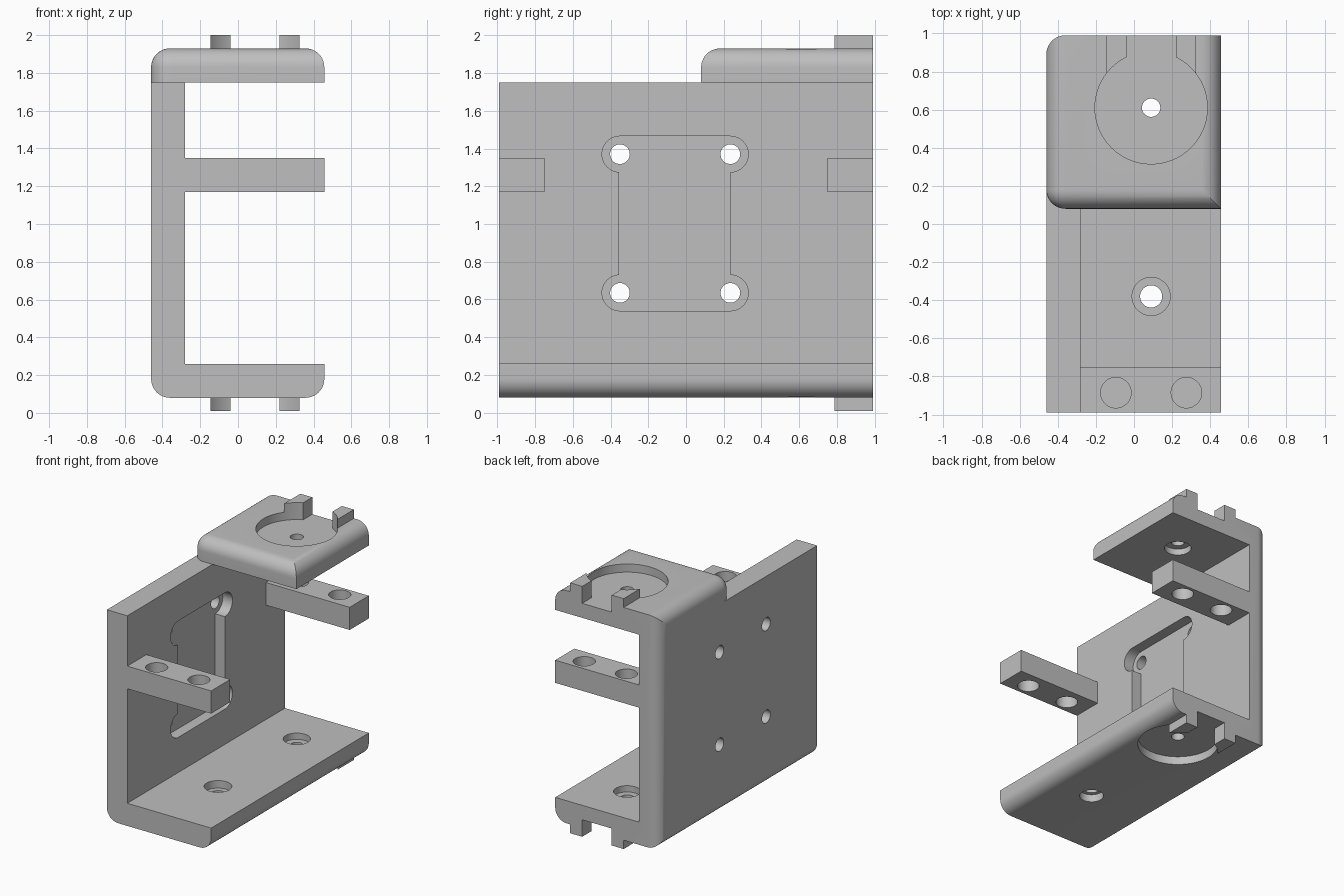
import bpy, bmesh
from mathutils import Matrix, Vector

if "Cube" in bpy.data.objects:
    bpy.data.objects.remove(bpy.data.objects["Cube"])

grey = bpy.data.materials.new("plain_grey")
grey.use_nodes = True
colour = (0.52, 0.52, 0.52, 1)
grey.diffuse_color = colour
grey.node_tree.nodes["Principled BSDF"].inputs["Base Color"].default_value = colour

# Outer limits of the bracket
X0, X1, Y, WALL = -0.46, 0.457, 0.99, -0.28
FLOOR, CEIL, LOW, HIGH = 0.26, 1.75, 0.08, 1.93
MID = (FLOOR + CEIL) / 2
DISC = (0.09, 0.61)


def finish(bm, name):
    mesh = bpy.data.meshes.new(name)
    bmesh.ops.recalc_face_normals(bm, faces=bm.faces)
    bm.to_mesh(mesh)
    bm.free()
    mesh.materials.append(grey)
    ob = bpy.data.objects.new(name, mesh)
    bpy.context.collection.objects.link(ob)
    return ob


def box(name, lo, hi, rounded=(), radius=0.1):
    """Box; 'rounded' lists edges by the direction of their midpoint."""
    bm = bmesh.new()
    lo, hi = Vector(lo), Vector(hi)
    bmesh.ops.create_cube(bm, size=1)
    edges = [e for e in bm.edges
             if tuple(round(c * 2) for c in (e.verts[0].co + e.verts[1].co) / 2) in rounded]
    for v in bm.verts:
        v.co = (lo + hi) / 2 + v.co * (hi - lo)
    if edges:
        bmesh.ops.bevel(bm, geom=edges, offset=radius, segments=10,
                        profile=0.5, affect='EDGES')
    return finish(bm, name)


def cylinder(name, centre, radius, length, axis='Z'):
    bm = bmesh.new()
    turn = Matrix.Rotation(1.5707963, 4, 'Y') if axis == 'X' else Matrix()
    bmesh.ops.create_cone(bm, cap_ends=True, segments=64, radius1=radius, radius2=radius,
                          depth=length, matrix=Matrix.Translation(centre) @ turn)
    return finish(bm, name)


def combine(target, tool, how):
    mod = target.modifiers.new(how, 'BOOLEAN')
    mod.operation, mod.solver, mod.object = how, 'EXACT', tool
    bpy.context.view_layer.objects.active = target
    bpy.ops.object.modifier_apply(modifier=mod.name)
    bpy.data.objects.remove(tool)


# Main block and top plate, hollowed into a C-shaped bracket
bracket = box("bracket", (X0, -Y, LOW), (X1, Y, CEIL),
              [(-1, 0, -1), (1, 0, -1), (-1, 1, 0)])
top_plate = box("top_plate", (X0, 0.08, CEIL - 0.1), (X1, Y, HIGH),
                [(-1, 0, 1), (1, 0, 1), (0, -1, 1), (-1, -1, 0), (-1, 1, 0)])
combine(bracket, top_plate, 'UNION')
combine(bracket, box("cavity", (WALL, -2, FLOOR), (1, 2, CEIL)), 'DIFFERENCE')

# Cross arms with two holes each
for side in (-1, 1):
    y0, y1 = sorted((side * 0.75, side * Y))
    combine(bracket, box("arm", (WALL - 0.05, y0, 1.17), (X1, y1, 1.35)), 'UNION')
    for x in (-0.095, 0.275):
        combine(bracket, cylinder("arm_hole", (x, side * 0.885, 1.26), 0.08, 0.4), 'DIFFERENCE')

# Tabs, round recess, slot and stepped hole on the top and bottom plates
for up, outer, inner in ((1, HIGH, CEIL), (-1, LOW, FLOOR)):
    tip, sunk = outer + up * 0.07, outer - up * 0.065
    for x in (-0.145, 0.22):
        z0, z1 = sorted((outer - up * 0.1, tip))
        combine(bracket, box("tab", (x, 0.78, z0), (x + 0.105, Y, z1)), 'UNION')
    combine(bracket, cylinder("recess", (*DISC, sunk + up * 0.15), 0.295, 0.3), 'DIFFERENCE')
    z0, z1 = sorted((sunk, sunk + up * 0.3))
    combine(bracket, box("slot", (-0.04, 0.7, z0), (0.22, 1.2, z1)), 'DIFFERENCE')
    combine(bracket, cylinder("hole", (*DISC, outer), 0.048, 0.6), 'DIFFERENCE')
    combine(bracket, cylinder("bore", (*DISC, inner - up * 0.05), 0.098, 0.2), 'DIFFERENCE')

# Front floor hole, widened on both sides
front = (0.09, -0.38)
combine(bracket, cylinder("hole", (*front, LOW), 0.058, 0.6), 'DIFFERENCE')
combine(bracket, cylinder("bore", (*front, FLOOR), 0.1, 0.12), 'DIFFERENCE')
combine(bracket, cylinder("bore", (*front, LOW), 0.088, 0.12), 'DIFFERENCE')

# Wall pocket with round ears and four screw holes
DEPTH = 0.085
combine(bracket, box("pocket", (WALL - DEPTH, -0.355, 0.54), (0, 0.235, 1.465)), 'DIFFERENCE')
for y in (-0.35, 0.235):
    for z in (0.635, 1.37):
        combine(bracket, cylinder("ear", (WALL, y, z), 0.095, DEPTH * 2, 'X'), 'DIFFERENCE')
        combine(bracket, cylinder("screw_hole", (WALL, y, z), 0.052, 0.6, 'X'), 'DIFFERENCE')

# Smooth the fillets and bores, keep the edges crisp
bpy.ops.object.select_all(action='DESELECT')
bracket.select_set(True)
bpy.context.view_layer.objects.active = bracket
bpy.ops.object.shade_smooth_by_angle(angle=0.5)
